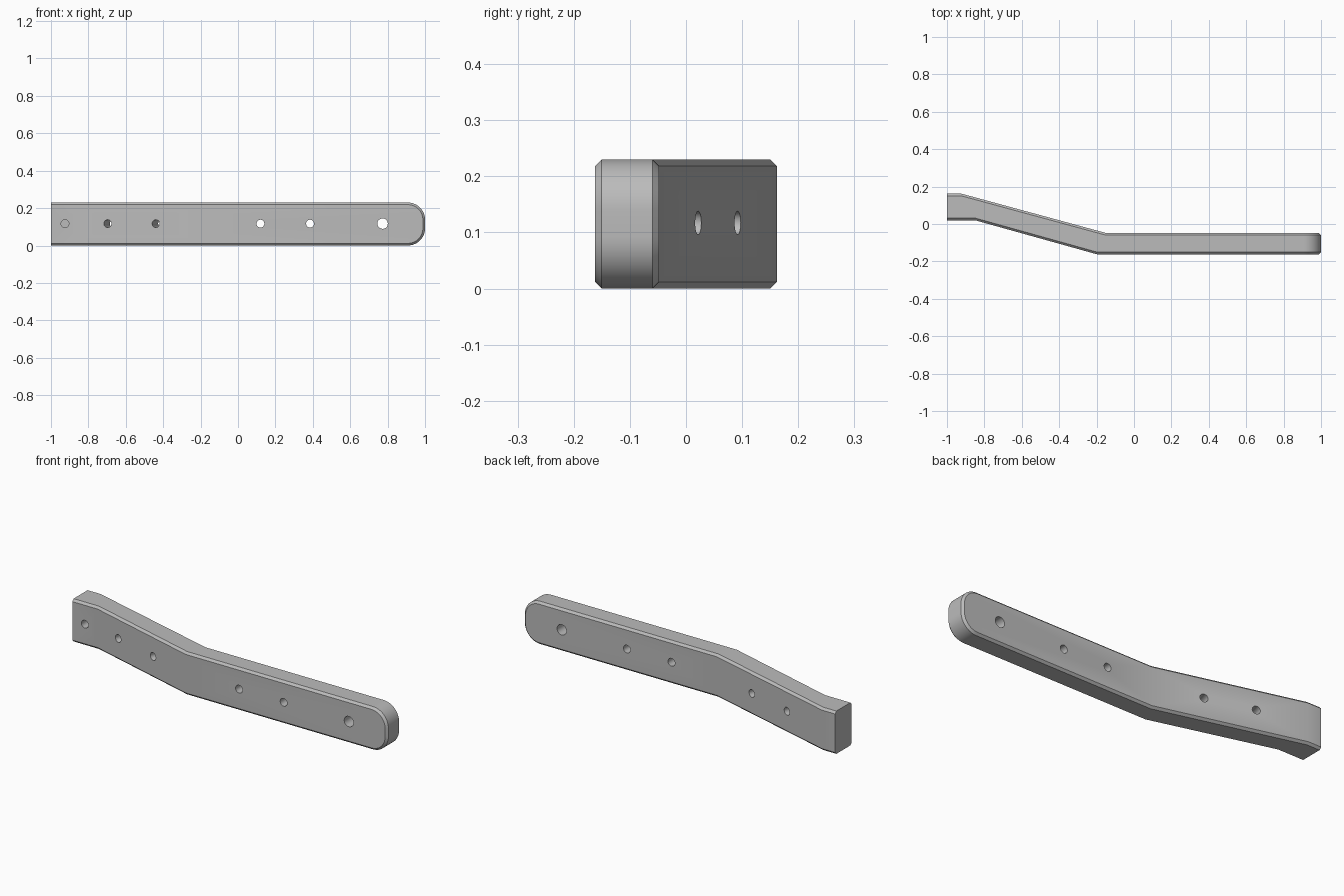
import bpy, bmesh, math
from mathutils import Vector

if "Cube" in bpy.data.objects:
    bpy.data.objects.remove(bpy.data.objects["Cube"])

HEIGHT, MID_Z = 0.23, 0.117
CHAMFER, CORNER = 0.0115, 0.092

grey = bpy.data.materials.new("steel grey")
grey.diffuse_color = (0.5, 0.5, 0.5, 1)
grey.use_nodes = True
grey.node_tree.nodes["Principled BSDF"].inputs["Base Color"].default_value = grey.diffuse_color


def make_object(name, bm):
    mesh = bpy.data.meshes.new(name)
    bm.to_mesh(mesh)
    bm.free()
    mesh.materials.append(grey)
    obj = bpy.data.objects.new(name, mesh)
    bpy.context.collection.objects.link(obj)
    return obj


# Cranked bar: plan outline extruded upward
plan = [(-1, 0.02), (-0.85, 0.02), (-0.198, -0.162), (1, -0.162),
        (1, -0.048), (-0.15, -0.048), (-0.922, 0.162), (-1, 0.162)]
bm = bmesh.new()
base = bm.faces.new([bm.verts.new((x, y, 0)) for x, y in plan])
ext = bmesh.ops.extrude_face_region(bm, geom=[base])
bmesh.ops.translate(bm, vec=(0, 0, HEIGHT),
                    verts=[g for g in ext["geom"] if isinstance(g, bmesh.types.BMVert)])
bmesh.ops.recalc_face_normals(bm, faces=bm.faces)

# Rounded free end
end_edges = [e for e in bm.edges
             if all(v.co.x > 0.99 for v in e.verts)
             and abs(e.verts[0].co.y - e.verts[1].co.y) > 0.05]
bmesh.ops.bevel(bm, geom=end_edges, offset=CORNER, offset_type='OFFSET',
                segments=14, profile=0.5, affect='EDGES')
bm.normal_update()


# Chamfer around the front and back faces, leaving the square end sharp
def is_wide(face):
    return abs(face.normal.y) > 0.9


rim = [e for e in bm.edges
       if len(e.link_faces) == 2
       and is_wide(e.link_faces[0]) != is_wide(e.link_faces[1])
       and not all(v.co.x < -0.99 for v in e.verts)]
bmesh.ops.bevel(bm, geom=rim, offset=CHAMFER, offset_type='OFFSET',
                segments=1, affect='EDGES')
bmesh.ops.recalc_face_normals(bm, faces=bm.faces)
bar = make_object("cranked_bar", bm)


# Hole cutters: front position, radius, drilling direction, start and end depth
def drill(name, x, y, radius, direction, start, end):
    direction = Vector(direction).normalized()
    bm = bmesh.new()
    bmesh.ops.create_cone(bm, cap_ends=True, segments=20, radius1=radius,
                          radius2=radius, depth=end - start)
    cutter = make_object(name, bm)
    cutter.rotation_mode = 'QUATERNION'
    cutter.rotation_quaternion = direction.to_track_quat('Z', 'Y')
    cutter.location = Vector((x, y, MID_Z)) + direction * (start + end) / 2
    cutter.hide_render = True
    cutter.hide_set(True)
    mod = bar.modifiers.new(name, 'BOOLEAN')
    mod.operation = 'DIFFERENCE'
    mod.solver = 'EXACT'
    mod.object = cutter


slope = 0.182 / 0.652
drill("blind_hole", -0.925, 0.02, 0.021, (0, 1, 0), -0.05, 0.08)
for i, x in enumerate((-0.697, -0.439)):
    drill(f"slanted_hole_{i}", x, 0.02 - (x + 0.85) * slope, 0.021, (slope, 1, 0), -0.05, 0.2)
for i, (x, r) in enumerate(((0.12, 0.021), (0.385, 0.021), (0.773, 0.028))):
    drill(f"straight_hole_{i}", x, -0.162, r, (0, 1, 0), -0.05, 0.2)

# Smooth the rounded surfaces, keep the chamfers crisp
bpy.context.view_layer.objects.active = bar
bar.select_set(True)
for mod in list(bar.modifiers):
    bpy.ops.object.modifier_apply(modifier=mod.name)
bpy.ops.object.shade_smooth_by_angle(angle=math.radians(25))
